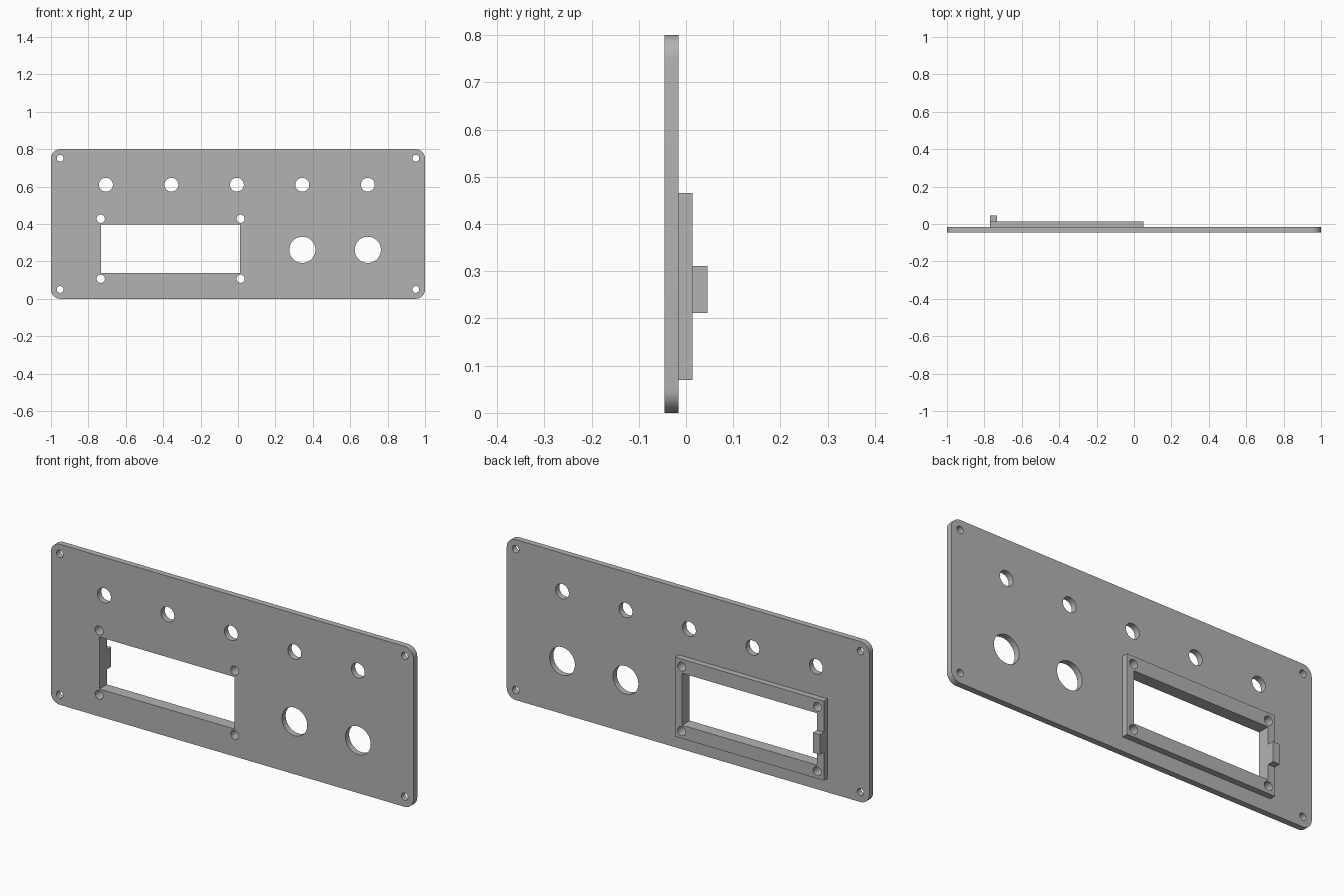
import bpy, bmesh
from math import cos, sin, pi, radians

if "Cube" in bpy.data.objects:
    bpy.data.objects.remove(bpy.data.objects["Cube"], do_unlink=True)

grey = bpy.data.materials.new("plain grey")
grey.use_nodes = True
GREY = (0.45, 0.45, 0.45, 1)
grey.diffuse_color = GREY
grey.node_tree.nodes["Principled BSDF"].inputs["Base Color"].default_value = GREY


def circle(x, z, r, n=40):
    return [(x + r * cos(2 * pi * i / n), z + r * sin(2 * pi * i / n)) for i in range(n)]


def rect(x0, x1, z0, z1):
    return [(x0, z0), (x1, z0), (x1, z1), (x0, z1)]


def rounded_rect(x0, x1, z0, z1, r, n=10):
    centres = [(x1 - r, z1 - r), (x0 + r, z1 - r), (x0 + r, z0 + r), (x1 - r, z0 + r)]
    return [(cx + r * cos(pi / 2 * (k + i / n)), cz + r * sin(pi / 2 * (k + i / n)))
            for k, (cx, cz) in enumerate(centres) for i in range(n + 1)]


def slab(name, outline, holes, y0, y1):
    """Fill an outline with holes in the xz plane and extrude it from y0 to y1."""
    bm = bmesh.new()
    edges = []
    for loop in [outline] + holes:
        vs = [bm.verts.new((x, y0, z)) for x, z in loop]
        edges += [bm.edges.new((a, b)) for a, b in zip(vs, vs[1:] + vs[:1])]
    bmesh.ops.triangle_fill(bm, use_beauty=True, edges=edges, normal=(0, -1, 0))
    ext = bmesh.ops.extrude_face_region(bm, geom=bm.faces[:], use_keep_orig=True)
    moved = [g for g in ext["geom"] if isinstance(g, bmesh.types.BMVert)]
    bmesh.ops.translate(bm, vec=(0, y1 - y0, 0), verts=moved)
    bmesh.ops.recalc_face_normals(bm, faces=bm.faces[:])
    mesh = bpy.data.meshes.new(name)
    bm.to_mesh(mesh)
    bm.free()
    mesh.materials.append(grey)
    ob = bpy.data.objects.new(name, mesh)
    bpy.context.collection.objects.link(ob)
    bpy.ops.object.select_all(action="DESELECT")
    ob.select_set(True)
    bpy.context.view_layer.objects.active = ob
    bpy.ops.object.shade_smooth_by_angle(angle=radians(30))
    return ob


# Openings shared by the panel and the frame behind it
window = rect(-0.732, 0.012, 0.137, 0.396)
window_screws = [circle(x, z, 0.022) for x in (-0.734, 0.014) for z in (0.107, 0.428)]

# Panel openings: corner screws, a row of small holes, two large holes
corner_screws = [circle(x, z, 0.018) for x in (-0.951, 0.951) for z in (0.05, 0.752)]
small_holes = [circle(-0.706 + 0.35 * i, 0.61, 0.037) for i in range(5)]
large_holes = [circle(x, 0.262, 0.07) for x in (0.344, 0.694)]

slab("front_panel", rounded_rect(-1, 1, 0, 0.8, 0.05),
     [window] + window_screws + corner_screws + small_holes + large_holes, -0.046, -0.016)

# Raised frame around the window, with a small tab on its edge
slab("window_frame", rect(-0.77, 0.05, 0.07, 0.466), [window] + window_screws, -0.016, 0.014)
slab("frame_tab", rect(-0.77, -0.732, 0.212, 0.311), [], 0.014, 0.046)
